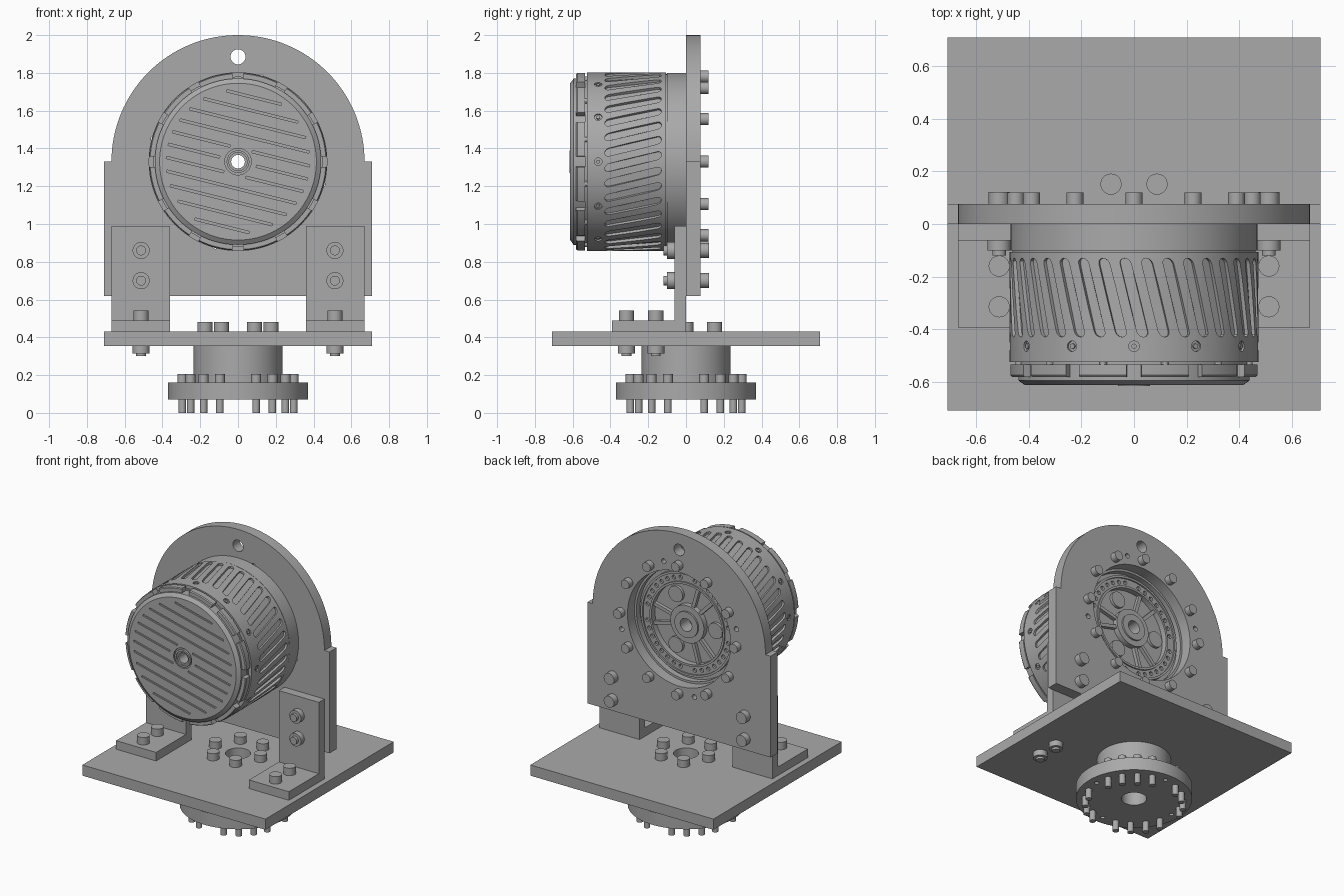
import bpy, bmesh
from math import cos, sin, pi, radians, sqrt
from mathutils import Vector, Matrix

cube = bpy.data.objects.get("Cube")
if cube:
    bpy.data.objects.remove(cube, do_unlink=True)

grey = bpy.data.materials.new("machined_grey")
grey.use_nodes = True
GREY = (0.4, 0.4, 0.4, 1)
grey.diffuse_color = GREY
grey.node_tree.nodes["Principled BSDF"].inputs["Base Color"].default_value = GREY

AXLE = 1.33  # height of the motor axis


def finish(name, bm):
    bmesh.ops.recalc_face_normals(bm, faces=bm.faces[:])
    mesh = bpy.data.meshes.new(name)
    bm.to_mesh(mesh)
    bm.free()
    mesh.materials.append(grey)
    obj = bpy.data.objects.new(name, mesh)
    bpy.context.collection.objects.link(obj)
    return obj


def activate(obj):
    bpy.ops.object.select_all(action='DESELECT')
    obj.select_set(True)
    bpy.context.view_layer.objects.active = obj


def smooth(obj):
    activate(obj)
    bpy.ops.object.shade_smooth_by_angle(angle=radians(32))
    return obj


def cut(obj, bm):
    cutter = finish("cutter", bm)
    cutter.hide_render = True
    mod = obj.modifiers.new("cut", 'BOOLEAN')
    mod.operation, mod.solver, mod.object = 'DIFFERENCE', 'EXACT', cutter
    activate(obj)
    bpy.ops.object.modifier_apply(modifier=mod.name)
    bpy.data.objects.remove(cutter, do_unlink=True)


def rod(bm, r, a, b, sides=28):
    a, b = Vector(a), Vector(b)
    turn = (b - a).to_track_quat('Z', 'Y').to_matrix().to_4x4()
    bmesh.ops.create_cone(bm, cap_ends=True, segments=sides, radius1=r, radius2=r,
                          depth=(b - a).length, matrix=Matrix.Translation((a + b) / 2) @ turn)


def box(bm, lo, hi, turn=Matrix()):
    lo, hi = Vector(lo), Vector(hi)
    bmesh.ops.create_cube(bm, size=1, matrix=turn @ Matrix.Translation((lo + hi) / 2)
                          @ Matrix.Diagonal((*(hi - lo), 1)))


def prism(bm, bottom, top):
    a, b = ([bm.verts.new(p) for p in ring] for ring in (bottom, top))
    bm.faces.new(a)
    bm.faces.new(b[::-1])
    for i in range(len(a)):
        j = (i + 1) % len(a)
        bm.faces.new((a[i], b[i], b[j], a[j]))


def polar(r, deg, y):
    """Point around the motor axis."""
    return (r * cos(radians(deg)), y, AXLE + r * sin(radians(deg)))


def upright(r, deg, z):
    """Point around the vertical axis."""
    return (r * cos(radians(deg)), r * sin(radians(deg)), z)


def lathe(bm, place, profile, start=0, sweep=360, steps=120):
    """Turn a closed profile of (radius, height) pairs, capped if partial."""
    full = sweep == 360
    rings = [[bm.verts.new(place(r, start + sweep * i / steps, h)) for r, h in profile]
             for i in range(steps if full else steps + 1)]
    for i in range(steps):
        a, b = rings[i], rings[(i + 1) % len(rings)]
        for k in range(len(profile)):
            m = (k + 1) % len(profile)
            bm.faces.new((a[k], a[m], b[m], b[k]))
    if not full:
        bm.faces.new(rings[0])
        bm.faces.new(rings[-1][::-1])


# Base plate with centre hole
bm = bmesh.new()
box(bm, (-.71, -.71, .355), (.71, .71, .43))
base = finish("base_plate", bm)
bm = bmesh.new()
rod(bm, .08, (0, 0, .3), (0, 0, .5), 48)
cut(base, bm)
smooth(base)

# Mounting column and flange under the base
bm = bmesh.new()
lathe(bm, upright, [(.08, .07), (.37, .07), (.37, .16), (.235, .16), (.235, .355), (.08, .355)])
flange = finish("lower_flange", bm)
bm = bmesh.new()
for q in range(4):
    rod(bm, .014, upright(.31, q * 90, 0), upright(.31, q * 90, .3))
cut(flange, bm)
smooth(flange)

# Flange screws: groups of four per quadrant, heads above, shanks below
bm = bmesh.new()
for q in range(4):
    for k in range(1, 5):
        ang = q * 90 + k * 18
        rod(bm, .026, upright(.31, ang, .16), upright(.31, ang, .205))
        rod(bm, .02, upright(.31, ang, 0), upright(.31, ang, .07))
smooth(finish("flange_screws", bm))

# Six screws on top of the base
bm = bmesh.new()
for k in range(6):
    rod(bm, .04, upright(.175, k * 60, .43), upright(.175, k * 60, .48))
smooth(finish("base_screws", bm))

# Upright plate with rounded top
outline = [(-.71, .62), (.71, .62), (.71, AXLE), (.67, AXLE)]
outline += [(.67 * cos(pi * i / 64), AXLE + .67 * sin(pi * i / 64)) for i in range(1, 64)]
outline += [(-.67, AXLE), (-.71, AXLE)]
bm = bmesh.new()
prism(bm, [(x, 0, z) for x, z in outline], [(x, .077, z) for x, z in outline])
plate = finish("upright_plate", bm)
bm = bmesh.new()
rod(bm, .4, (0, -.1, AXLE), (0, .2, AXLE), 96)
rod(bm, .04, (0, -.1, 1.885), (0, .2, 1.885), 40)
for k in range(4):
    rod(bm, .017, polar(.46, 75 + 90 * k, -.1), polar(.46, 75 + 90 * k, .2))
cut(plate, bm)
smooth(plate)

# Ring of screws behind the upright plate
bm = bmesh.new()
for k in range(12):
    rod(bm, .032, polar(.45, 30 * k, .07), polar(.45, 30 * k, .12))
smooth(finish("motor_screws", bm))

# Angle brackets with their bolts and nuts
for side, label in ((1, "left"), (-1, "right")):
    bm = bmesh.new()
    section = [(0, .43), (0, .99), (-.062, .99), (-.062, .49), (-.393, .49), (-.393, .43)]
    prism(bm, [(side * .36, y, z) for y, z in section], [(side * .67, y, z) for y, z in section])
    finish(label + "_bracket", bm)
    bm = bmesh.new()
    x = side * .513
    for z in (.7, .86):
        rod(bm, .04, (x, .07, z), (x, .122, z))
        rod(bm, .045, (x, -.06, z), (x, -.1, z))
        rod(bm, .026, (x, -.09, z), (x, -.12, z))
    for y in (-.16, -.315):
        rod(bm, .04, (x, y, .48), (x, y, .542))
        rod(bm, .045, (x, y, .36), (x, y, .315))
        rod(bm, .026, (x, y, .33), (x, y, .3))
    smooth(finish(label + "_bracket_bolts", bm))

# Motor stator with recessed back face
bm = bmesh.new()
lathe(bm, polar, [(.045, 0), (.09, 0), (.09, -.012), (.13, -.012), (.13, -.05), (.275, -.05),
                  (.275, -.01), (.29, -.01), (.29, -.02), (.345, -.02), (.345, -.01), (.36, -.01),
                  (.36, -.04), (.385, -.04), (.385, 0), (.47, 0), (.47, -.1), (.045, -.1)])
stator = finish("motor_stator", bm)
bm = bmesh.new()
for k in range(36):
    if k % 9:
        rod(bm, .014, polar(.317, 10 * k, -.035), polar(.317, 10 * k, .02), 16)
cut(stator, bm)
smooth(stator)

# Spokes and round bosses on the stator back
bm = bmesh.new()
for k in range(3):
    for off in (-14, 14):
        turn = Matrix.Translation((0, 0, AXLE)) @ Matrix.Rotation(radians(120 * k + off), 4, 'Y')
        box(bm, (.12, -.06, -.012), (.28, -.025, .012), turn)
    rod(bm, .055, polar(.205, 120 * k + 60, -.06), polar(.205, 120 * k + 60, -.03))
smooth(finish("stator_spokes", bm))

# Motor rotor shell with end cap
bm = bmesh.new()
lathe(bm, polar, [(.036, -.095), (.463, -.095), (.463, -.106), (.473, -.106), (.473, -.525),
                  (.45, -.525), (.45, -.535), (.44, -.535), (.44, -.595), (.415, -.613),
                  (.07, -.613), (.07, -.6), (.06, -.6), (.06, -.616), (.048, -.616),
                  (.048, -.606), (.036, -.606)])
rotor = finish("motor_rotor", bm)

# Slanted slots around the shell, rivet holes and cap grooves
bm = bmesh.new()
WIDTH, R = .021, .473
for k in range(36):
    ring = []
    for end, first in ((-.13 - WIDTH, 0), (-.43 + WIDTH, pi)):
        for i in range(7):
            a = first + pi * i / 6
            y = end + WIDTH * sin(a)
            ring.append((k * 10 + (WIDTH * cos(a) / R) * 180 / pi + (y + .28) * 30, y))
    prism(bm, [polar(R - .014, t, y) for t, y in ring], [polar(R + .03, t, y) for t, y in ring])
for k in range(12):
    rod(bm, .02, polar(R - .01, 30 * k, -.465), polar(R + .03, 30 * k, -.465), 20)
tilt = Matrix.Translation((0, 0, AXLE)) @ Matrix.Rotation(radians(14), 4, 'Y')
for k in range(-5, 6):
    h = k * .07
    reach = sqrt(.38 ** 2 - h * h)
    spans = [(-reach, reach)] if k else [(-reach, -.1), (.1, reach)]
    if abs(k) == 1:
        spans = [(-reach, -.06), (.06, reach)]
    for lo, hi in spans:
        box(bm, (lo, -.65, h - .006), (hi, -.605, h + .006), tilt)
cut(rotor, bm)
smooth(rotor)

# Rivets, rim lugs and the pins between them
bm = bmesh.new()
for k in range(12):
    rod(bm, .01, polar(R - .02, 30 * k, -.465), polar(R - .002, 30 * k, -.465), 16)
    rod(bm, .014, polar(.452, 30 * k + 15, -.52), polar(.452, 30 * k + 15, -.57), 16)
    lathe(bm, polar, [(.43, -.535), (.47, -.535), (.47, -.575), (.465, -.582), (.43, -.582)],
          30 * k + 3.5, 23, 10)
smooth(finish("rotor_lugs", bm))
